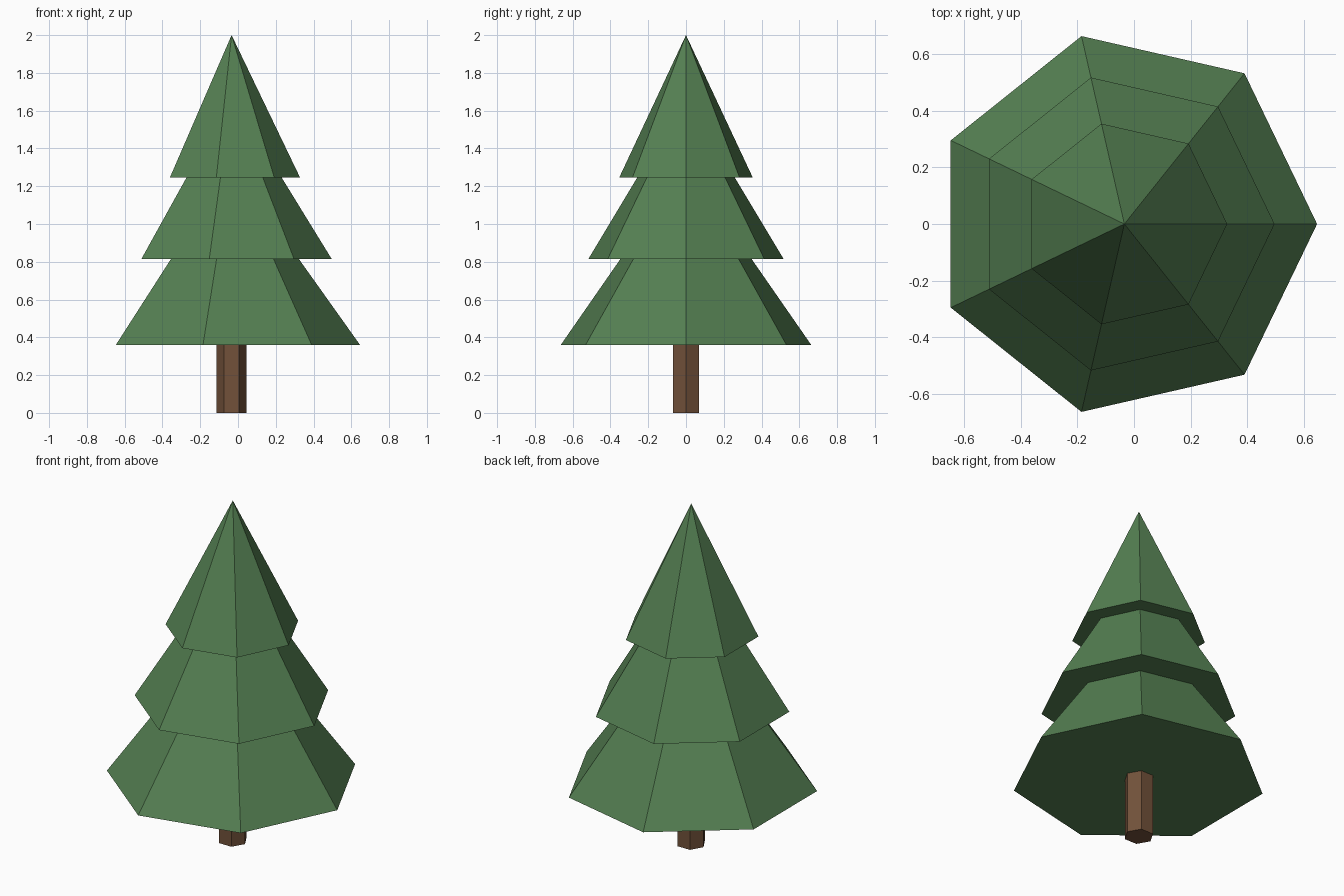
import bpy
import math

if "Cube" in bpy.data.objects:
    bpy.data.objects.remove(bpy.data.objects["Cube"])

AXIS_X = -0.034  # keeps the odd-sided foliage centred in x


def material(name, rgb):
    m = bpy.data.materials.new(name)
    m.diffuse_color = (*rgb, 1.0)
    m.use_nodes = True
    m.node_tree.nodes["Principled BSDF"].inputs["Base Color"].default_value = m.diffuse_color
    return m


def prism(name, sides, r_bottom, r_top, z0, z1, mat):
    """Flat-shaded cone or cylinder with one corner pointing along +x."""
    bpy.ops.mesh.primitive_cone_add(
        vertices=sides, radius1=r_bottom, radius2=r_top, depth=z1 - z0,
        location=(AXIS_X, 0, (z0 + z1) / 2))
    obj = bpy.context.object
    obj.name = name
    # the primitive starts with a corner on +y
    for v in obj.data.vertices:
        x, y = v.co.x, v.co.y
        v.co.x, v.co.y = y, -x
    obj.data.materials.append(mat)
    return obj


green = material("needle green", (0.09, 0.215, 0.085))
brown = material("bark brown", (0.168, 0.083, 0.042))

# Trunk
prism("trunk", 6, 0.08, 0.08, 0.0, 0.40, brown)

# Foliage tiers: name, radius, base height, tip height
for name, radius, base, tip in (
        ("lower_foliage", 0.68, 0.36, 1.315),
        ("middle_foliage", 0.53, 0.815, 1.677),
        ("upper_foliage", 0.363, 1.245, 2.0)):
    prism(name, 7, radius, 0.0, base, tip, green)
